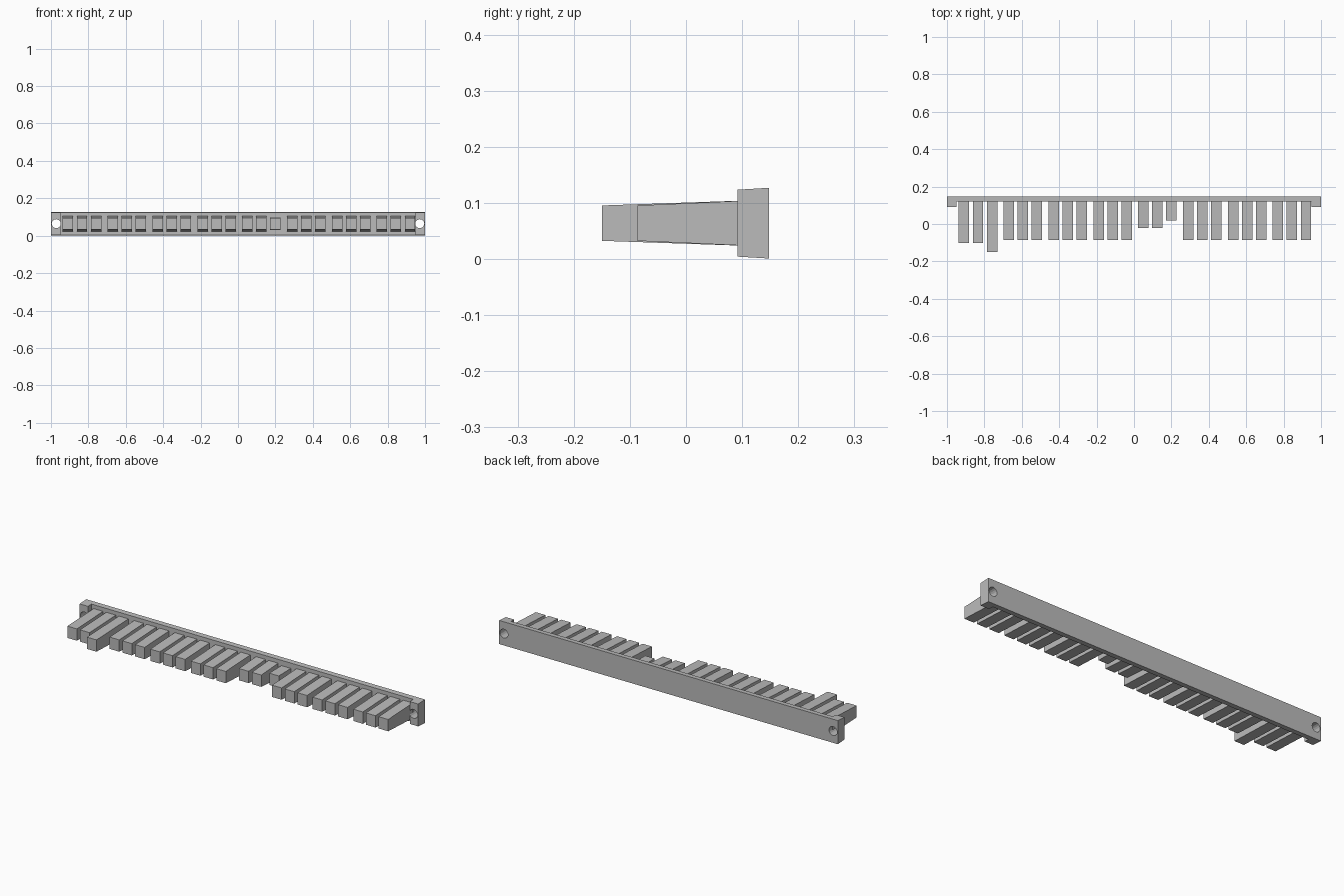
import bpy, bmesh
from mathutils import Matrix

cube = bpy.data.objects.get("Cube")
if cube:
    bpy.data.objects.remove(cube, do_unlink=True)

grey = bpy.data.materials.new("plain grey")
grey.use_nodes = True
GREY = (0.5, 0.5, 0.5, 1)
grey.diffuse_color = GREY
grey.node_tree.nodes["Principled BSDF"].inputs["Base Color"].default_value = GREY

BACK, BAR_FRONT, LUG_FRONT = 0.148, 0.12, 0.092
MID_Z = 0.064


def prism(name, outline, half_height):
    """Extrude a plan outline up and down; half_height(y) gives the draft taper."""
    bm = bmesh.new()
    low = [bm.verts.new((x, y, MID_Z - half_height(y))) for x, y in outline]
    high = [bm.verts.new((x, y, MID_Z + half_height(y))) for x, y in outline]
    bm.faces.new(low)
    bm.faces.new(high)
    for i in range(len(outline)):
        j = (i + 1) % len(outline)
        bm.faces.new((low[i], low[j], high[j], high[i]))
    bmesh.ops.recalc_face_normals(bm, faces=bm.faces)
    mesh = bpy.data.meshes.new(name)
    bm.to_mesh(mesh)
    bm.free()
    mesh.materials.append(grey)
    obj = bpy.data.objects.new(name, mesh)
    bpy.context.collection.objects.link(obj)
    return obj


# Backing bar with a forward lug at each end
right_half = [(1, BACK), (1, LUG_FRONT), (0.95, LUG_FRONT), (0.95, BAR_FRONT)]
outline = right_half + [(-x, y) for x, y in reversed(right_half)]
bar = prism("backing_bar", outline, lambda y: 0.063 - 0.06 * (BACK - y))

# Screw holes through the lugs
bm = bmesh.new()
for side in (-1, 1):
    place = Matrix.Translation((side * 0.972, 0.12, MID_Z)) @ Matrix.Rotation(1.570796, 4, "X")
    bmesh.ops.create_cone(bm, cap_ends=True, segments=16, radius1=0.024,
                          radius2=0.024, depth=0.2, matrix=place)
cut_mesh = bpy.data.meshes.new("hole_cutter")
bm.to_mesh(cut_mesh)
bm.free()
cut_mesh.materials.append(grey)
cutter = bpy.data.objects.new("hole_cutter", cut_mesh)
cutter.hide_render = True
bpy.context.collection.objects.link(cutter)
mod = bar.modifiers.new("screw_holes", "BOOLEAN")
mod.operation, mod.solver, mod.object = "DIFFERENCE", "EXACT", cutter
bpy.context.view_layer.objects.active = bar
bpy.ops.object.modifier_apply(modifier=mod.name)
bpy.data.objects.remove(cutter, do_unlink=True)

# Teeth in eight groups of three, each drafted from root to tip
ROOT = BAR_FRONT + 0.005
tips = {0: (-0.101, -0.101, -0.15), 4: (-0.022, -0.022, 0.018)}
for group in range(8):
    for n, tip in enumerate(tips.get(group, (-0.0865,) * 3)):
        x = -0.909 + group * 0.2398 + n * 0.075
        root_half = 0.033 if tip > 0 else 0.041
        plan = [(x - 0.028, tip), (x + 0.028, tip), (x + 0.028, ROOT), (x - 0.028, ROOT)]
        prism(f"tooth_{group + 1}_{n + 1}", plan,
              lambda y: 0.0315 if y == tip else root_half)
